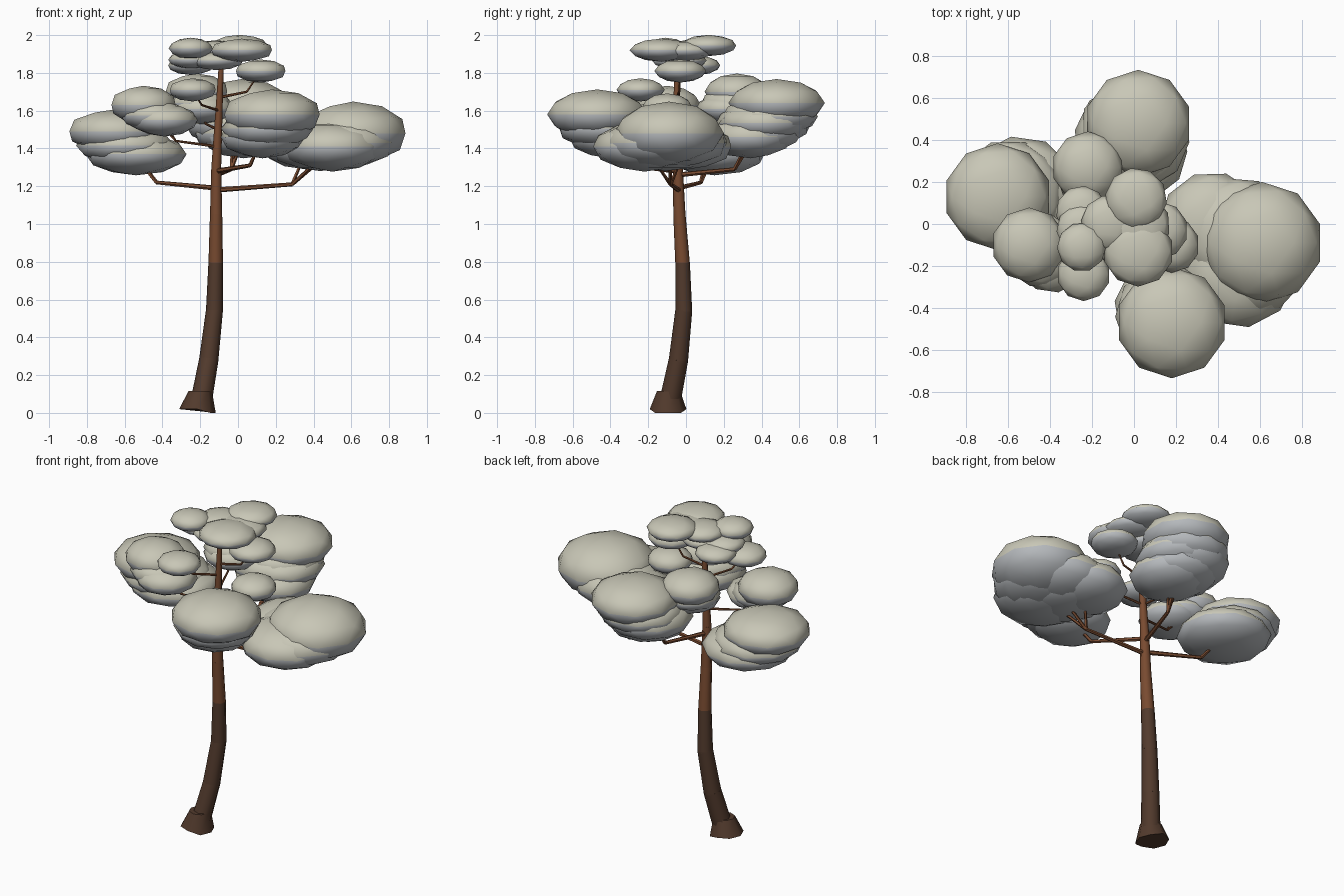
import bpy, bmesh, math
from mathutils import Vector, Matrix

if "Cube" in bpy.data.objects:
    bpy.data.objects.remove(bpy.data.objects["Cube"])


def material(name, rgb):
    m = bpy.data.materials.new(name)
    m.diffuse_color = (*rgb, 1)
    m.use_nodes = True
    m.node_tree.nodes["Principled BSDF"].inputs["Base Color"].default_value = m.diffuse_color
    return m


DARK = material("dark_bark", (0.085, 0.043, 0.026))
WARM = material("warm_bark", (0.19, 0.07, 0.03))
LEAF = material("pale_foliage", (0.58, 0.57, 0.47))
SHADE = material("foliage_underside", (0.46, 0.48, 0.5))


def finish(name, bm, mats, angle=50):
    me = bpy.data.meshes.new(name)
    bm.to_mesh(me)
    bm.free()
    ob = bpy.data.objects.new(name, me)
    bpy.context.collection.objects.link(ob)
    for m in mats:
        me.materials.append(m)
    bpy.ops.object.select_all(action='DESELECT')
    ob.select_set(True)
    bpy.context.view_layer.objects.active = ob
    bpy.ops.object.shade_smooth_by_angle(angle=math.radians(angle))


def tube(bm, a, ra, b, rb, sides, level=False):
    """Closed tapering tube from a to b."""
    a, b = Vector(a), Vector(b)
    up = Vector((0, 0, 1))
    q = up.rotation_difference(up if level else b - a)
    lo, hi = [[bm.verts.new(p + q @ Vector((r * math.cos(t), r * math.sin(t), 0)))
               for t in [2 * math.pi * k / sides for k in range(sides)]] for p, r in ((a, ra), (b, rb))]
    for k in range(sides):
        n = (k + 1) % sides
        bm.faces.new((lo[k], lo[n], hi[n], hi[k]))
    bm.faces.new(lo[::-1])
    bm.faces.new(hi)


# Root flare, its base tipping slightly towards +x
bm = bmesh.new()
tube(bm, (-0.215, -0.095, 0.01), 0.097, (-0.2, -0.092, 0.115), 0.062, 8, True)
for v in bm.verts:
    if v.co.z < 0.05:
        v.co.z = 0 if v.co.x > -0.215 else 0.02
finish("root_flare", bm, [DARK])

# Trunk: leaning lower part, straight upper part, radius shrinking with height
TRUNK = [Vector(p) for p in ((-0.195, -0.085, 0.06), (-0.155, -0.04, 0.28), (-0.125, -0.012, 0.54),
                             (-0.118, -0.018, 0.79), (-0.116, -0.035, 1.05), (-0.115, -0.043, 1.3),
                             (-0.09, -0.05, 1.82))]
for i, (a, b) in enumerate(zip(TRUNK, TRUNK[1:])):
    bm = bmesh.new()
    d = (b - a) * 0.02
    tube(bm, a - d, 0.058 - 0.0245 * a.z, b + d, 0.058 - 0.0245 * b.z, 8)
    finish(f"trunk_section_{i + 1}", bm, [DARK if i < 3 else WARM])


def trunk_at(z):
    for a, b in zip(TRUNK, TRUNK[1:]):
        if a.z <= z <= b.z:
            return a.lerp(b, (z - a.z) / (b.z - a.z))


# Foliage pads: height where the limb starts, then x, y, z, radius, half height of each puff
PADS = {
    "right_pad": (1.18, [(0.61, -0.09, 1.48, 0.285, 0.165), (0.5, -0.22, 1.41, 0.27, 0.13),
                         (0.37, 0.0, 1.41, 0.245, 0.12)]),
    "front_pad": (1.28, [(0.18, -0.47, 1.58, 0.26, 0.13), (0.13, -0.4, 1.46, 0.22, 0.11)]),
    "back_pad": (1.26, [(0.02, 0.48, 1.64, 0.25, 0.125), (-0.03, 0.41, 1.53, 0.25, 0.12),
                        (0.03, 0.34, 1.46, 0.22, 0.11)]),
    "left_pad": (1.19, [(-0.65, 0.13, 1.49, 0.25, 0.115), (-0.54, 0.15, 1.37, 0.265, 0.11)]),
    "left_front_pad": (1.41, [(-0.5, -0.1, 1.63, 0.175, 0.1), (-0.39, -0.15, 1.55, 0.175, 0.085)]),
    "left_back_pad": (1.5, [(-0.22, 0.27, 1.7, 0.168, 0.095), (-0.19, 0.22, 1.61, 0.165, 0.08)]),
    "small_front_pad": (1.6, [(-0.24, -0.24, 1.71, 0.125, 0.06)]),
    "small_low_pad": (1.5, [(0.18, -0.1, 1.62, 0.13, 0.07)]),
    "small_right_pad": (1.67, [(0.12, -0.03, 1.81, 0.135, 0.06)]),
    "crown": (1.8, [(0.02, -0.13, 1.92, 0.165, 0.06), (0.01, 0.12, 1.945, 0.145, 0.055),
                    (-0.25, -0.11, 1.93, 0.115, 0.055), (-0.25, 0.06, 1.84, 0.12, 0.05)]),
}

limbs = bmesh.new()
for name, (z0, puffs) in PADS.items():
    puffs = [Vector(p) for p in puffs]
    # Filler puffs sit a little low between neighbouring puffs
    fill = []
    for i in range(len(puffs) if len(puffs) > 2 else len(puffs) - 1):
        f = (puffs[i] + puffs[(i + 1) % len(puffs)]) / 2
        f[2] -= 0.015
        f[4] *= 0.9
        fill.append(f)
    # Puffs are squashed low-poly spheres, cooler in colour underneath
    bm = bmesh.new()
    for i, (x, y, z, r, h) in enumerate(puffs + fill):
        bmesh.ops.create_icosphere(bm, subdivisions=2, radius=1.02,
                                   matrix=Matrix.LocRotScale(Vector((x, y, z)), None, Vector((r, r, h)))
                                   @ Matrix.Rotation(i * 0.8, 4, 'Z'))
    bm.normal_update()
    for face in bm.faces:
        face.material_index = int(face.normal.z < -0.1)
    finish(name + "_foliage", bm, [LEAF, SHADE], 60)
    # Limb runs out almost level, then forks up into the puffs
    start = trunk_at(z0)
    tips = [Vector(p[:3]) for p in puffs]
    elbow = start.lerp(sum(tips, Vector()) / len(tips), 0.3 if name == "crown" else 0.66)
    elbow.z = z0 + 0.03
    big = 0.014 if puffs[0][3] > 0.2 else 0.008
    tube(limbs, start, big, elbow, big * 0.75, 6)
    for t in tips:
        tube(limbs, elbow, big * 0.75, elbow.lerp(t, 0.8), big * 0.4, 5)
finish("branches", limbs, [WARM])
